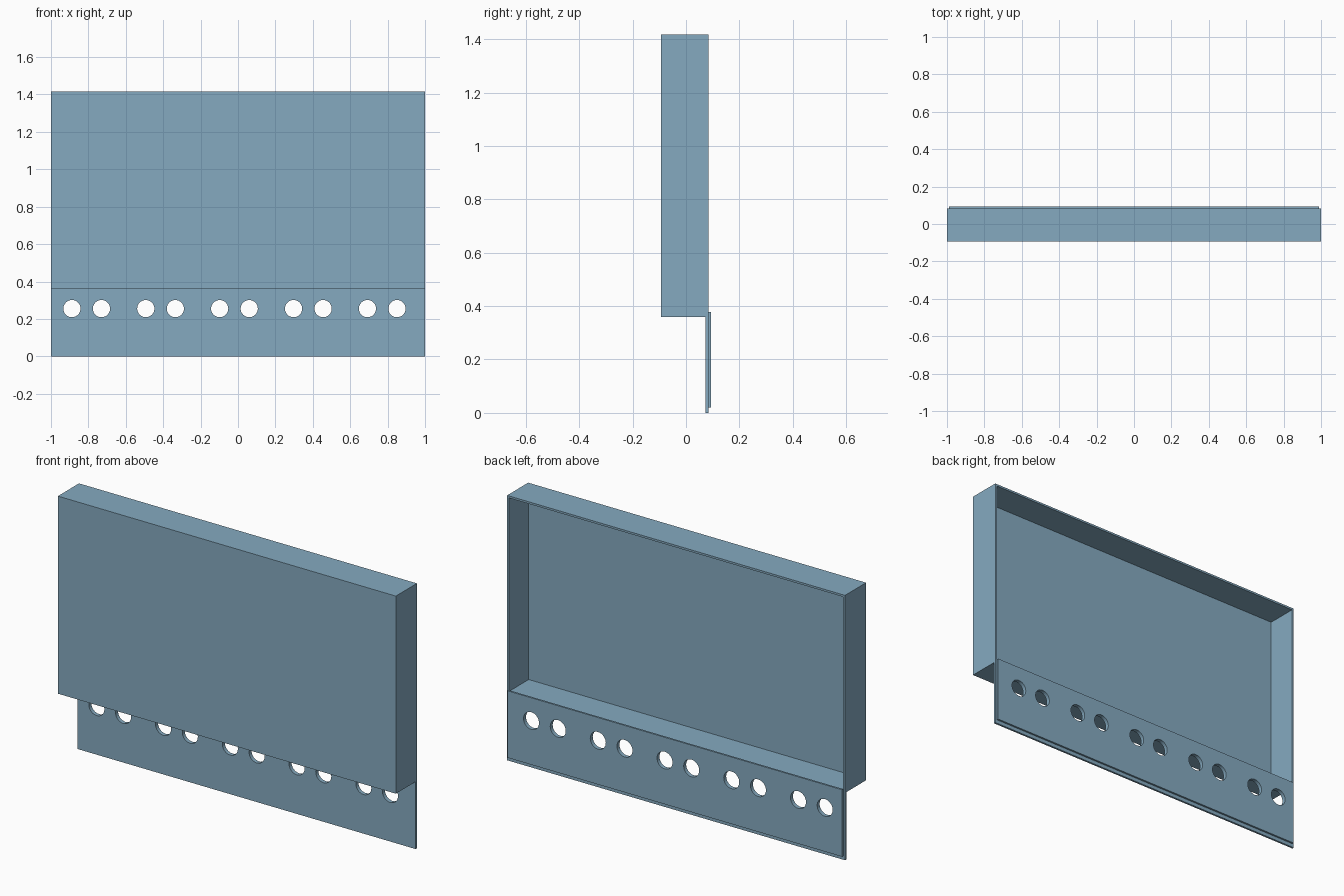
import bpy, bmesh, math
from mathutils import Matrix, Vector

if "Cube" in bpy.data.objects:
    bpy.data.objects.remove(bpy.data.objects["Cube"])

WALL = 0.011
BACK = 0.084          # y of the open rim
HOLE_Z, HOLE_R = 0.255, 0.046

blue = bpy.data.materials.new("steel blue")
blue.diffuse_color = (0.235, 0.402, 0.527, 1)
blue.use_nodes = True
blue.node_tree.nodes["Principled BSDF"].inputs["Base Color"].default_value = blue.diffuse_color


def box_mesh(lo, hi):
    lo, hi = Vector(lo), Vector(hi)
    bm = bmesh.new()
    bmesh.ops.create_cube(bm, size=1, matrix=Matrix.Translation((lo + hi) / 2)
                          @ Matrix.Diagonal((*(hi - lo), 1)))
    return bm


def make_object(name, bm):
    bmesh.ops.recalc_face_normals(bm, faces=bm.faces)
    mesh = bpy.data.meshes.new(name)
    bm.to_mesh(mesh)
    bm.free()
    mesh.materials.append(blue)
    obj = bpy.data.objects.new(name, mesh)
    bpy.context.collection.objects.link(obj)
    return obj


# Shallow case, open at the back
bm = box_mesh((-1, -0.094, 0.36), (1, BACK, 1.417))
rear = max(bm.faces, key=lambda f: f.calc_center_median().y)
bmesh.ops.inset_region(bm, faces=[rear], thickness=WALL, use_even_offset=True)
pocket = bmesh.ops.extrude_face_region(bm, geom=[rear])["geom"]
bmesh.ops.translate(bm, vec=(0, -(BACK + 0.094 - WALL), 0),
                    verts=[v for v in pocket if isinstance(v, bmesh.types.BMVert)])
if rear.is_valid:
    bmesh.ops.delete(bm, geom=[rear], context='FACES_ONLY')
make_object("case", bm)

# Hole cutters: five pairs of round holes
bm = bmesh.new()
for pair in range(5):
    for offset in (0, 0.158):
        x = -0.888 + pair * 0.395 + offset
        bmesh.ops.create_cone(bm, cap_ends=True, segments=32, radius1=HOLE_R,
                              radius2=HOLE_R, depth=0.2,
                              matrix=Matrix.Translation((x, BACK, HOLE_Z))
                              @ Matrix.Rotation(math.pi / 2, 4, 'X'))
cutter = make_object("hole_cutters", bm)
cutter.hide_render = True

# Lower skirt plate and the backing strip behind it
plates = [make_object("skirt_plate", box_mesh((-1, BACK - WALL, 0), (1, BACK, 0.36))),
          make_object("backing_strip", box_mesh((-0.99, BACK, 0.02), (0.99, 0.094, 0.378)))]
for plate in plates:
    cut = plate.modifiers.new("holes", 'BOOLEAN')
    cut.operation = 'DIFFERENCE'
    cut.solver = 'EXACT'
    cut.object = cutter
    bpy.ops.object.select_all(action='DESELECT')
    plate.select_set(True)
    bpy.context.view_layer.objects.active = plate
    bpy.ops.object.modifier_apply(modifier=cut.name)
    bpy.ops.object.shade_smooth_by_angle(angle=math.radians(30))

bpy.data.objects.remove(cutter)
